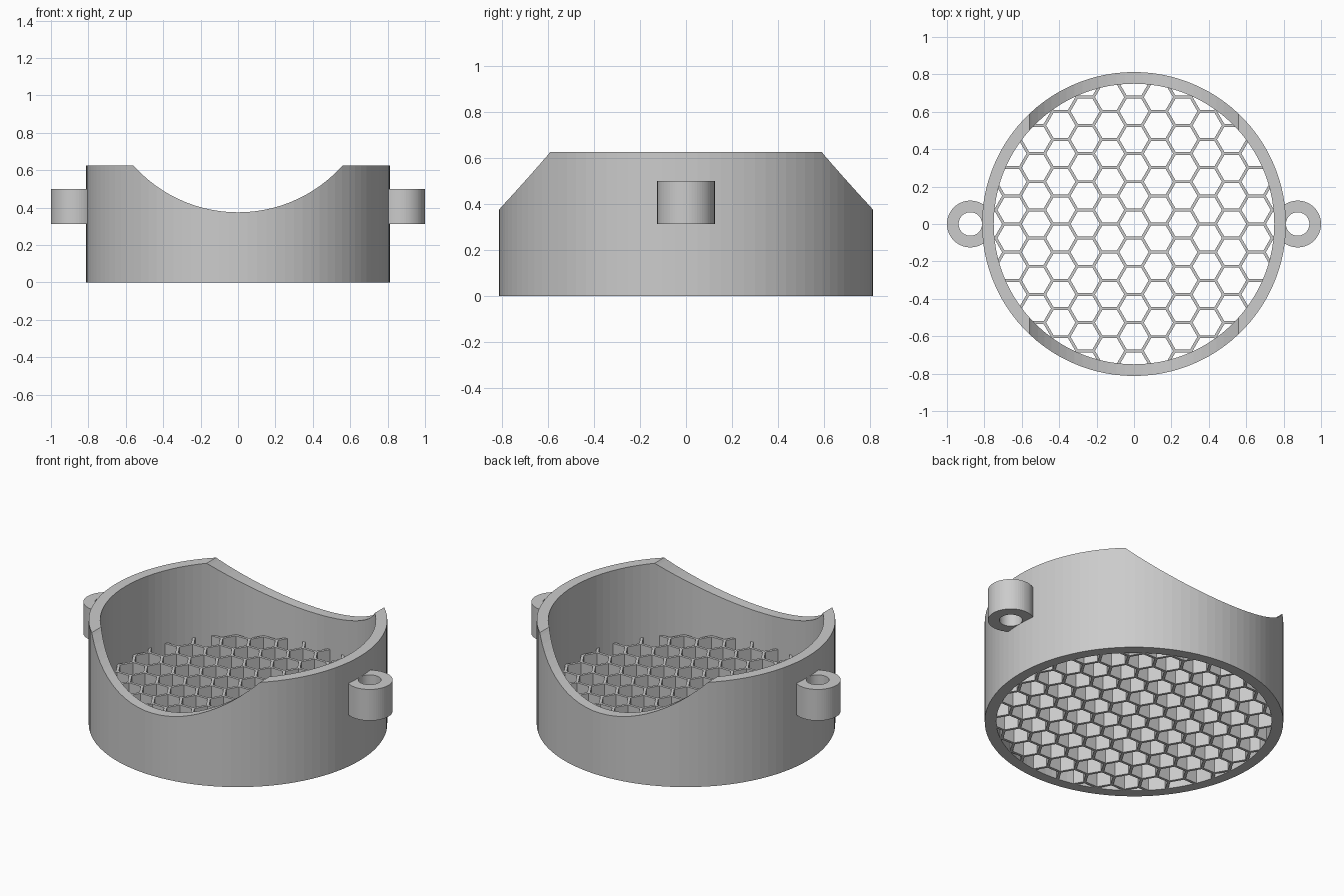
import bpy, bmesh, math
from mathutils import Matrix

cube = bpy.data.objects.get("Cube")
if cube:
    bpy.data.objects.remove(cube, do_unlink=True)

OUTER, INNER, HEIGHT = 0.8125, 0.75, 0.625
GRID_TOP = 0.1875
SEGMENTS = 100

grey = bpy.data.materials.new("plain grey")
grey.use_nodes = True
colour = (0.6, 0.6, 0.6, 1)
grey.diffuse_color = colour
grey.node_tree.nodes["Principled BSDF"].inputs["Base Color"].default_value = colour


def make_object(name, bm):
    mesh = bpy.data.meshes.new(name)
    bmesh.ops.recalc_face_normals(bm, faces=bm.faces)
    bm.to_mesh(mesh)
    bm.free()
    mesh.materials.append(grey)
    obj = bpy.data.objects.new(name, mesh)
    bpy.context.collection.objects.link(obj)
    return obj


def add_prism(bm, radius, sides, z0, z1, x=0, y=0):
    """Upright prism with its first corner pointing along +x."""
    corners = [(x + radius * math.cos(math.tau * i / sides),
                y + radius * math.sin(math.tau * i / sides)) for i in range(sides)]
    base = bm.faces.new([bm.verts.new((*c, z0)) for c in corners])
    top = bmesh.ops.extrude_face_region(bm, geom=[base])["geom"]
    verts = [v for v in top if isinstance(v, bmesh.types.BMVert)]
    bmesh.ops.translate(bm, verts=verts, vec=(0, 0, z1 - z0))


def make_tube(name, outer, inner, sides, z0, z1, x=0):
    bm = bmesh.new()
    loops = []
    for radius, z in ((outer, z0), (outer, z1), (inner, z1), (inner, z0)):
        loops.append([bm.verts.new((x + radius * math.cos(math.tau * i / sides),
                                    radius * math.sin(math.tau * i / sides), z))
                      for i in range(sides)])
    for a, b in zip(loops, loops[1:] + loops[:1]):
        for i in range(sides):
            j = (i + 1) % sides
            bm.faces.new((a[i], a[j], b[j], b[i]))
    return make_object(name, bm)


def cut(obj, cutter):
    """Subtract the cutter and then discard it."""
    cutter.hide_render = True
    mod = obj.modifiers.new("cut", "BOOLEAN")
    mod.operation, mod.solver, mod.object = "DIFFERENCE", "EXACT", cutter
    deps = bpy.context.evaluated_depsgraph_get()
    mesh = bpy.data.meshes.new_from_object(obj.evaluated_get(deps))
    obj.modifiers.clear()
    obj.data = mesh
    bpy.data.objects.remove(cutter, do_unlink=True)


# Round wall with a saddle scooped out from front to back
wall = make_tube("round_wall", OUTER, INNER, SEGMENTS, 0, HEIGHT)
bm = bmesh.new()
add_prism(bm, 0.75, SEGMENTS, -1.2, 1.2)
bm.transform(Matrix.Translation((0, 0, 1.125)) @ Matrix.Rotation(math.pi / 2, 4, "X"))
cut(wall, make_object("saddle_cutter", bm))

# Honeycomb floor: a disc pierced by hexagonal cells
bm = bmesh.new()
add_prism(bm, INNER, SEGMENTS, 0, GRID_TOP)
floor = make_object("honeycomb_floor", bm)

cell = 0.078
pitch = cell * math.sqrt(3) + 0.0156
column = pitch * math.sqrt(3) / 2
bm = bmesh.new()
for i in range(-6, 7):
    for j in range(-6, 7):
        x, y = i * column, (j + (i % 2) / 2) * pitch
        if math.hypot(x, y) < INNER + cell:
            add_prism(bm, cell, 6, -0.1, GRID_TOP + 0.1, x, y)
cut(floor, make_object("cell_cutter", bm))

# Screw lugs on both sides
for side, x in (("left", 0.875), ("right", -0.875)):
    make_tube(side + "_lug", 0.125, 0.0625, 64, 0.3125, 0.5, x)
